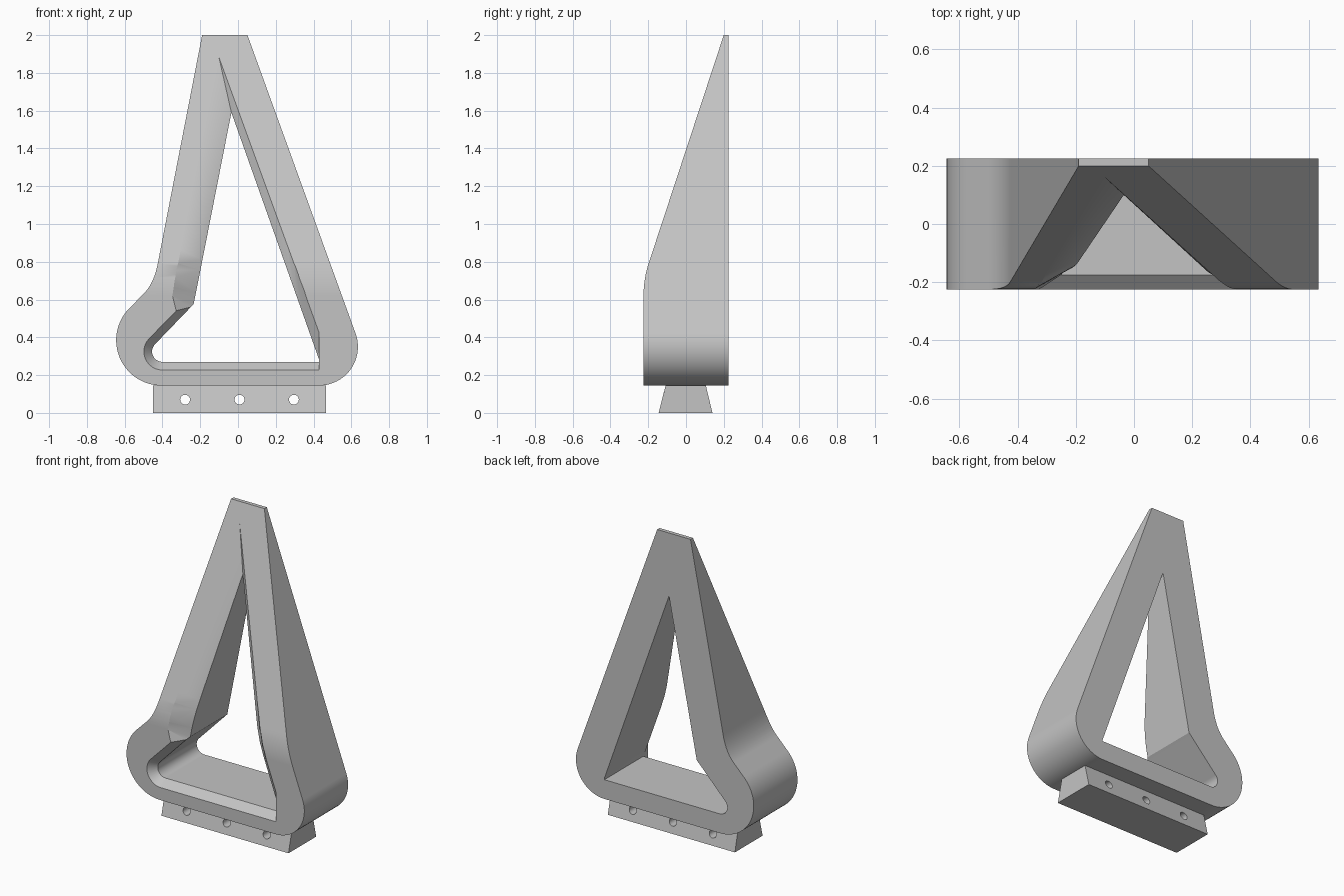
import bpy, bmesh
from math import radians, cos, sin, pi
from mathutils import Vector

cube = bpy.data.objects.get("Cube")
if cube:
    bpy.data.objects.remove(cube, do_unlink=True)

grey = bpy.data.materials.new("light grey")
grey.use_nodes = True
COLOUR = (0.55, 0.55, 0.55, 1)
grey.diffuse_color = COLOUR
grey.node_tree.nodes["Principled BSDF"].inputs["Base Color"].default_value = COLOUR


def arc(cx, cz, r, start, end, steps):
    angles = [radians(start + (end - start) * i / steps) for i in range(steps + 1)]
    return [(cx + r * cos(a), cz + r * sin(a)) for a in angles]


def bezier(a, b, c, steps):
    a, b, c = Vector(a), Vector(b), Vector(c)
    ts = [i / steps for i in range(steps + 1)]
    return [tuple(a * (1 - t) ** 2 + b * 2 * t * (1 - t) + c * t * t) for t in ts]


def subdivide(points, counts):
    """Split each closed-loop edge into the given number of pieces."""
    out = []
    for i, n in enumerate(counts):
        a, b = Vector(points[i]), Vector(points[(i + 1) % len(points)])
        out += [tuple(a.lerp(b, k / n)) for k in range(n)]
    return out


def loft(name, rings):
    """Skin equal-length closed rings of 3D points and cap both ends."""
    bm = bmesh.new()
    loops = [[bm.verts.new(p) for p in ring] for ring in rings]
    for a, b in zip(loops, loops[1:]):
        for i in range(len(a)):
            j = (i + 1) % len(a)
            bm.faces.new((a[i], a[j], b[j], b[i]))
    bm.faces.new(loops[0])
    bm.faces.new(loops[-1])
    bmesh.ops.recalc_face_normals(bm, faces=bm.faces)
    mesh = bpy.data.meshes.new(name)
    bm.to_mesh(mesh)
    bm.free()
    mesh.materials.append(grey)
    obj = bpy.data.objects.new(name, mesh)
    bpy.context.collection.objects.link(obj)
    return obj


def boolean(obj, cutter, operation):
    cutter.hide_render = True
    bpy.context.view_layer.objects.active = obj
    mod = obj.modifiers.new("cut", 'BOOLEAN')
    mod.operation, mod.solver, mod.object = operation, 'EXACT', cutter
    bpy.ops.object.modifier_apply(modifier=mod.name)
    bpy.data.objects.remove(cutter, do_unlink=True)


def smooth(obj):
    bpy.ops.object.select_all(action='DESELECT')
    obj.select_set(True)
    bpy.context.view_layer.objects.active = obj
    bpy.ops.object.shade_smooth_by_angle(angle=radians(30))
    mod = obj.modifiers.new("even shading", 'WEIGHTED_NORMAL')
    mod.keep_sharp = True


def front_y(z):
    """Depth of the front surface: upright, a soft bend, then leaning back."""
    slope, low, high = 0.329, 0.62, 0.8
    if z < low:
        return -0.225
    if z < high:
        return -0.225 + slope * (z - low) ** 2 / (2 * (high - low))
    return -0.195 + slope * (z - high)


# Frame: front outline crossed with the side profile
outline = [(-0.19, 2), (0.05, 2)]
outline += arc(0.43, 0.35, 0.205, 20, -90, 20)
outline += arc(-0.405, 0.385, 0.24, 270, 135, 26)
outline += bezier((-0.5, 0.63), (-0.445, 0.685), (-0.425, 0.79), 10)
frame = loft("triangular_frame", [[(x, y, z) for x, z in outline] for y in (-0.4, 0.4)])

heights = [0] + [0.62 + 0.18 * i / 8 for i in range(9)] + [2.1]
side = [(front_y(z), z) for z in heights] + [(0.225, 2.1), (0.225, 0)]
profile = loft("side_profile", [[(x, y, z) for y, z in side] for x in (-1, 1)])
boolean(frame, profile, 'INTERSECT')

# Opening: straight behind, flared towards the front, widest on the left arm
ARC = 12
inner = [(-0.035, 1.59), (0.43, 0.28), (0.43, 0.27)]
inner += arc(-0.4, 0.325, 0.055, 270, 135, ARC)
inner += [(-0.25, 0.56), (-0.235, 0.575), (-0.21, 0.7)]
outer = [(-0.105, 1.9), (0.43, 0.43), (0.43, 0.225)]
outer += arc(-0.4, 0.325, 0.1, 270, 135, ARC)
outer += [(-0.33, 0.54), (-0.35, 0.62), (-0.335, 0.72)]
depths = [0.035, 0.04] + [0.05] * (ARC + 3) + [0.07] * 2
counts = [16, 1, 1] + [1] * ARC + [1, 1, 2, 16]
inner_ring = subdivide(inner, counts)
outer_ring = subdivide(outer, counts)
depth_ring = [d for d, _ in subdivide([(d, 0) for d in depths], counts)]
opening = loft("opening_cutter", [
    [(x, 0.4, z) for x, z in inner_ring],
    [(x, front_y(z) + d, z) for (x, z), d in zip(inner_ring, depth_ring)],
    [(x, front_y(z) - 0.002, z) for x, z in outer_ring],
    [(x, -0.5, z) for x, z in outer_ring],
])
boolean(frame, opening, 'DIFFERENCE')
smooth(frame)

# Mounting rail: dovetail bar with three through holes
section = [(-0.145, 0), (0.14, 0), (0.105, 0.145), (-0.108, 0.145)]
rail = loft("mounting_rail", [[(x, y, z) for y, z in section] for x in (-0.45, 0.465)])
for cx in (-0.28, 0.008, 0.296):
    circle = arc(cx, 0.07, 0.026, 0, 345, 23)
    hole = loft("screw_hole_cutter", [[(x, y, z) for x, z in circle] for y in (-0.4, 0.4)])
    boolean(rail, hole, 'DIFFERENCE')
smooth(rail)
